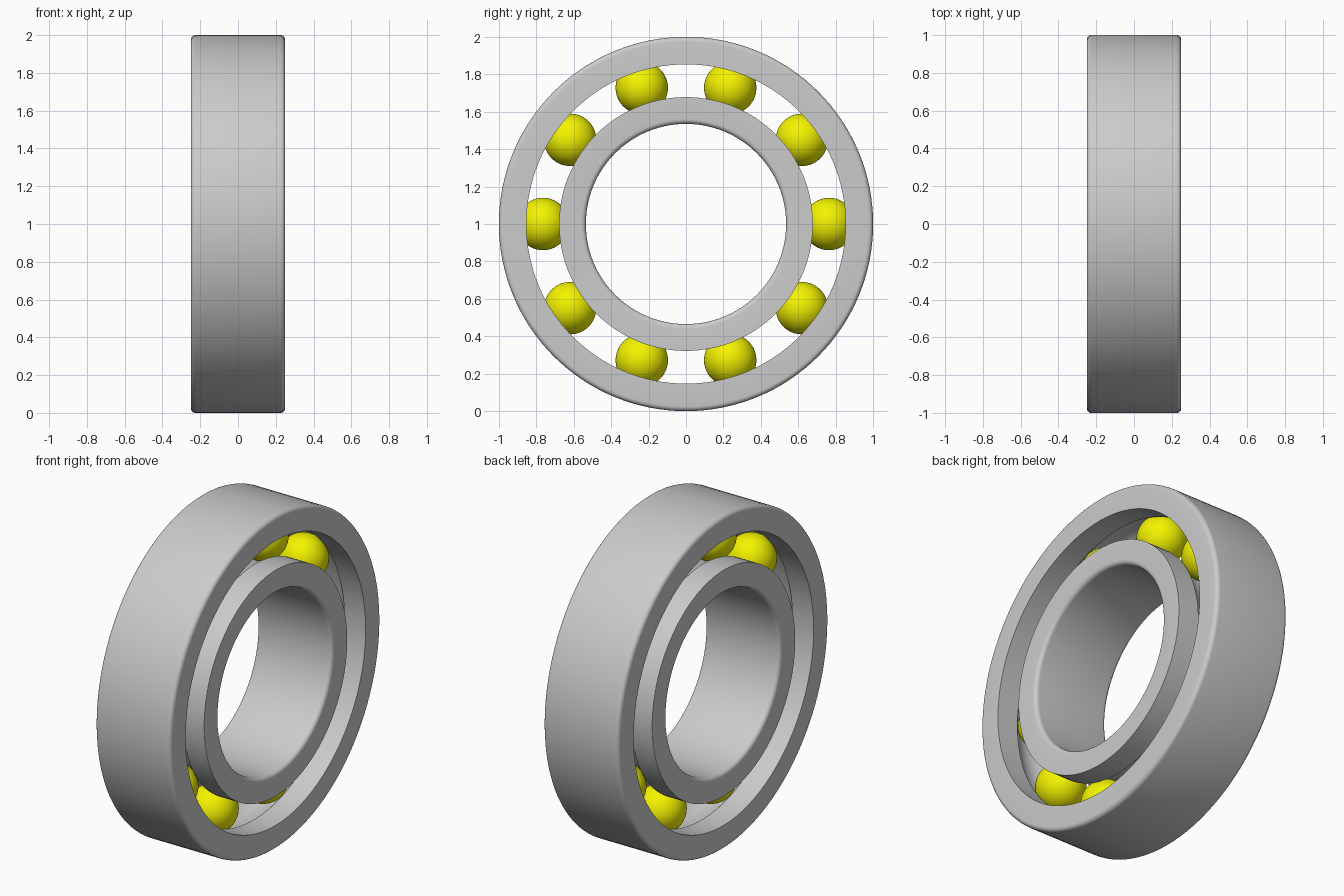
import bpy, bmesh
from math import sin, cos, pi, asin, radians

if "Cube" in bpy.data.objects:
    bpy.data.objects.remove(bpy.data.objects["Cube"])

HALF_W, PITCH, BALL_R, GROOVE_R = 0.25, 0.765, 0.14, 0.142
CENTRE_Z, BEVEL, SEGMENTS, BALLS = 1.0, 0.025, 128, 10


def smooth(ob):
    bpy.ops.object.select_all(action='DESELECT')
    ob.select_set(True)
    bpy.context.view_layer.objects.active = ob
    bpy.ops.object.shade_smooth_by_angle(angle=radians(30))


def ring(name, race_r, rim_r):
    """Lathe a grooved, round-edged section around the x axis."""
    side = 1 if rim_r > race_r else -1
    profile = []
    # rounded corners on the rim away from the balls
    for sx in (-1, 1):
        for i in range(7):
            a = pi / 2 * i / 6
            a = a if sx < 0 else pi / 2 - a
            profile.append((sx * (HALF_W - BEVEL + BEVEL * cos(a)),
                            rim_r - side * BEVEL * (1 - sin(a))))
    # raceway face with the ball groove
    profile.append((HALF_W, race_r))
    half = pi / 2 - asin(abs(race_r - PITCH) / GROOVE_R)
    for i in range(17):
        a = half * (1 - i / 8)
        profile.append((GROOVE_R * sin(a), PITCH + side * GROOVE_R * cos(a)))
    profile.append((-HALF_W, race_r))

    bm = bmesh.new()
    loops = []
    for s in range(SEGMENTS):
        t = 2 * pi * s / SEGMENTS
        loops.append([bm.verts.new((x, r * cos(t), r * sin(t))) for x, r in profile])
    n = len(profile)
    for s in range(SEGMENTS):
        a, b = loops[s], loops[(s + 1) % SEGMENTS]
        for i in range(n):
            j = (i + 1) % n
            bm.faces.new((a[i], a[j], b[j], b[i]))
    bmesh.ops.recalc_face_normals(bm, faces=bm.faces)
    mesh = bpy.data.meshes.new(name)
    bm.to_mesh(mesh)
    bm.free()
    ob = bpy.data.objects.new(name, mesh)
    bpy.context.collection.objects.link(ob)
    ob.location.z = CENTRE_Z
    smooth(ob)


# Outer and inner races
ring("outer_ring", 0.853, 1.0)
ring("inner_ring", 0.678, 0.535)

# Rolling balls
yellow = bpy.data.materials.new("ball_yellow")
yellow.diffuse_color = (0.9, 0.9, 0.0, 1)
yellow.use_nodes = True
yellow.node_tree.nodes["Principled BSDF"].inputs["Base Color"].default_value = yellow.diffuse_color
for k in range(BALLS):
    t = 2 * pi * k / BALLS
    bpy.ops.mesh.primitive_uv_sphere_add(
        segments=48, ring_count=24, radius=BALL_R,
        location=(0, PITCH * cos(t), CENTRE_Z + PITCH * sin(t)))
    ball = bpy.context.object
    ball.name = f"ball_{k + 1}"
    ball.data.materials.append(yellow)
    smooth(ball)
